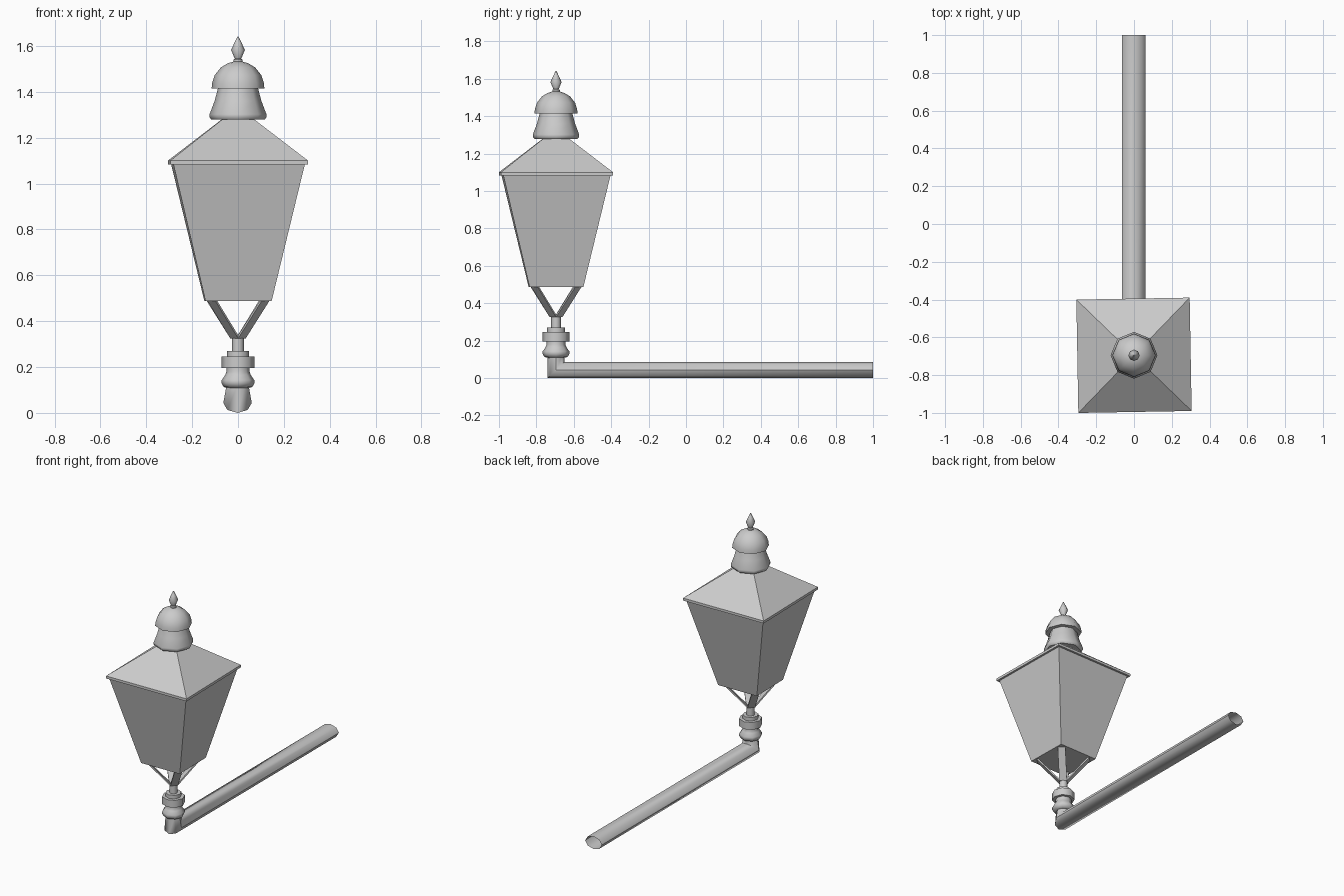
import bpy, bmesh
from math import pi, cos, sin, radians
from mathutils import Vector, Matrix

if "Cube" in bpy.data.objects:
    bpy.data.objects.remove(bpy.data.objects["Cube"])

CY = -0.695          # lamp axis
SIDES = 8


def make(name, rings, close=(True, True), smooth=True, loc=(0, CY, 0), rot=0.0):
    """Loft a list of equal-length vertex rings into one object."""
    bm = bmesh.new()
    rows = [[bm.verts.new(p) for p in r] for r in rings]
    n = len(rows[0])
    for a, b in zip(rows, rows[1:]):
        for i in range(n):
            j = (i + 1) % n
            bm.faces.new((a[i], a[j], b[j], b[i]))
    if close[0]:
        bm.faces.new(rows[0][::-1])
    if close[1]:
        bm.faces.new(rows[-1])
    bmesh.ops.recalc_face_normals(bm, faces=bm.faces)
    me = bpy.data.meshes.new(name)
    bm.to_mesh(me)
    bm.free()
    ob = bpy.data.objects.new(name, me)
    bpy.context.collection.objects.link(ob)
    ob.location = loc
    ob.rotation_euler[2] = rot
    if smooth:
        bpy.ops.object.select_all(action='DESELECT')
        ob.select_set(True)
        bpy.context.view_layer.objects.active = ob
        bpy.ops.object.shade_smooth_by_angle(angle=radians(50))
    return ob


def circle(r, z):
    return [(r * cos(2 * pi * i / SIDES), r * sin(2 * pi * i / SIDES), z) for i in range(SIDES)]


def square(h, z):
    return [(-h, -h, z), (h, -h, z), (h, h, z), (-h, h, z)]


def lathe(name, profile):
    return make(name, [circle(r, z) for r, z in profile])


# Wall arm: oval tube, mitred elbow, short riser into the collar
arm = []
AX, AZ, RZ = 0.062, 0.043, 0.043
angles = [2 * pi * i / SIDES for i in range(SIDES)]
arm.append([(AX * cos(a), 1.0, AZ + RZ * sin(a)) for a in angles])
arm.append([(AX * cos(a), CY + 0.046 * sin(a), AZ + RZ * sin(a)) for a in angles])
arm.append([(0.048 * cos(a), CY + 0.046 * sin(a), 0.12) for a in angles])
make("wall_arm", arm, close=(False, False), loc=(-0.002, 0, 0))

# Turned collar and stem
lathe("collar", [(0.045, 0.108), (0.062, 0.113), (0.071, 0.128), (0.071, 0.143),
                 (0.056, 0.165), (0.051, 0.178), (0.051, 0.196), (0.071, 0.196),
                 (0.071, 0.246), (0.049, 0.246), (0.049, 0.27), (0.026, 0.27),
                 (0.026, 0.33)])

# Four flat straps from stem to lantern corners
ROT = radians(1)
for k in range(4):
    a = pi / 4 + k * pi / 2
    out, tan = Vector((cos(a), sin(a), 0)), Vector((-sin(a), cos(a), 0))
    rings = []
    for d, z in ((0.018, 0.325), (0.16, 0.487)):
        c = out * d + Vector((0, 0, z))
        rings.append([c + tan * (s * 0.024) + out * (t * 0.006)
                      for s, t in ((-1, -1), (1, -1), (1, 1), (-1, 1))])
    make(f"strap_{k + 1}", rings, smooth=False, rot=ROT)

# Tapered lantern body and pyramid roof, turned very slightly
make("lantern_body", [square(0.144, 0.487), square(0.287, 1.086)], smooth=False, rot=ROT)
make("roof", [square(0.30, 1.083), square(0.30, 1.10), square(0.065, 1.283)],
     smooth=False, rot=ROT)

# Chimney: flared skirt, dome and finial
lathe("chimney_skirt", [(0.06, 1.282), (0.115, 1.278), (0.124, 1.288), (0.124, 1.302),
                        (0.102, 1.36), (0.087, 1.416)])
lathe("chimney_dome", [(0.08, 1.414), (0.115, 1.414), (0.113, 1.438), (0.102, 1.472),
                       (0.075, 1.506), (0.045, 1.524), (0.018, 1.532)])
lathe("finial", [(0.02, 1.528), (0.02, 1.54), (0.014, 1.544), (0.03, 1.582),
                 (0.016, 1.613), (0.002, 1.642)])
